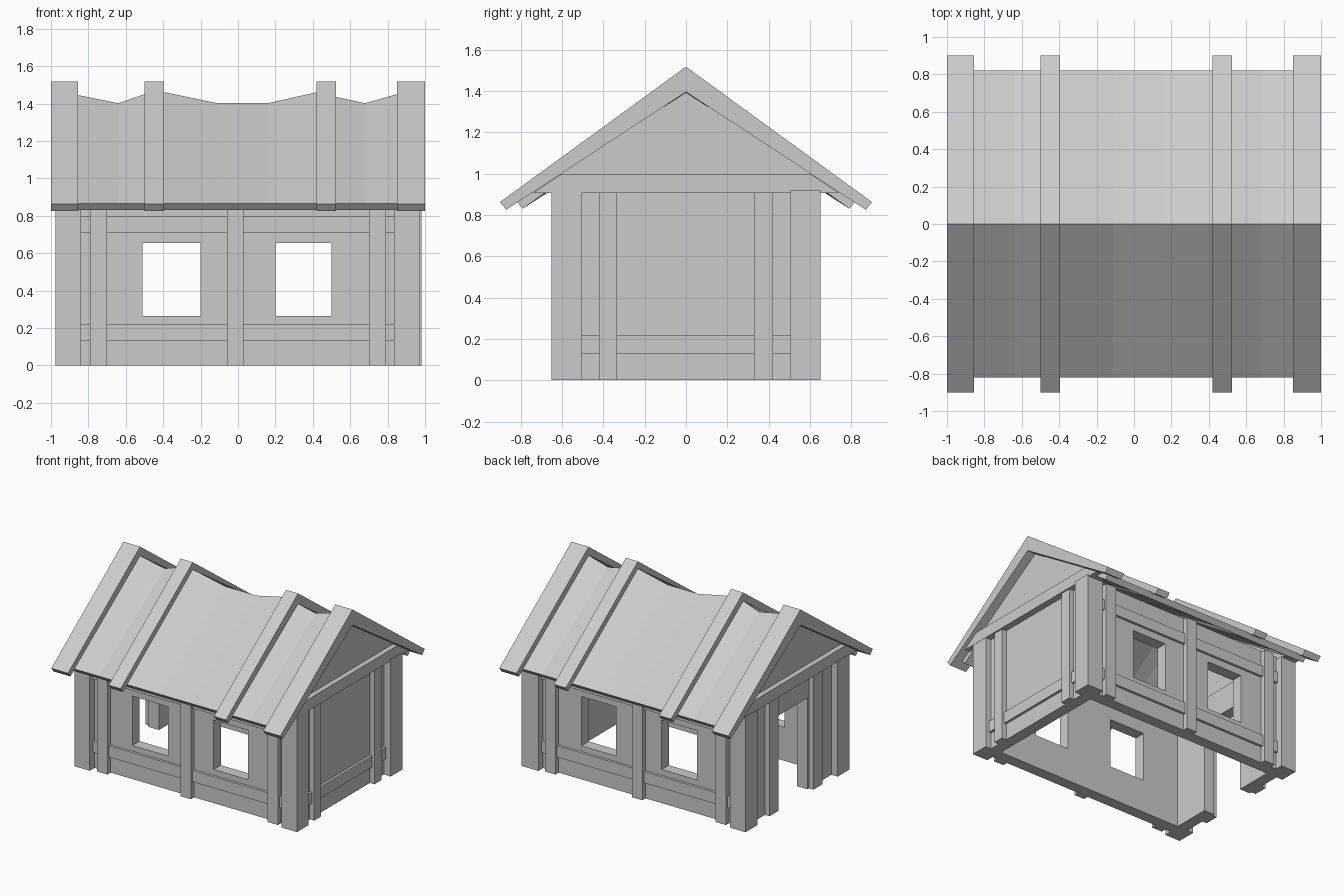
import bpy, bmesh

if "Cube" in bpy.data.objects:
    bpy.data.objects.remove(bpy.data.objects["Cube"])


def mesh_object(name, bm):
    bmesh.ops.recalc_face_normals(bm, faces=bm.faces)
    me = bpy.data.meshes.new(name)
    bm.to_mesh(me)
    bm.free()
    ob = bpy.data.objects.new(name, me)
    bpy.context.collection.objects.link(ob)
    return ob


def box(name, x0, x1, y0, y1, z0, z1):
    bm = bmesh.new()
    bmesh.ops.create_cube(bm, size=1)
    for v in bm.verts:
        v.co = ((x0 + x1) / 2 + v.co.x * (x1 - x0),
                (y0 + y1) / 2 + v.co.y * (y1 - y0),
                (z0 + z1) / 2 + v.co.z * (z1 - z0))
    return mesh_object(name, bm)


def loft(name, sections):
    """Skin matching (y, z) profiles placed at successive x, capped at the ends."""
    bm = bmesh.new()
    rings = [[bm.verts.new((x, y, z)) for y, z in prof] for x, prof in sections]
    n = len(rings[0])
    for a, b in zip(rings, rings[1:]):
        for i in range(n):
            j = (i + 1) % n
            bm.faces.new((a[i], a[j], b[j], b[i]))
    bm.faces.new(rings[0])
    bm.faces.new(rings[-1][::-1])
    return mesh_object(name, bm)


def cut(target, cutter):
    cutter.hide_render = True
    cutter.display_type = 'WIRE'
    mod = target.modifiers.new(cutter.name, 'BOOLEAN')
    mod.operation = 'DIFFERENCE'
    mod.solver = 'EXACT'
    mod.object = cutter


# Hollow wall shell with window and door openings
walls = box("walls", -0.92, 0.92, -0.59, 0.59, 0, 0.93)
cut(walls, box("room_cutter", -0.83, 0.83, -0.5, 0.5, -0.1, 1.1))
cut(walls, box("left_window_cutter", -0.51, -0.2, -1, 1, 0.265, 0.655))
cut(walls, box("right_window_cutter", 0.2, 0.5, -1, 1, 0.265, 0.655))
cut(walls, box("door_cutter", -1.2, -0.7, -0.2, 0.2, -0.1, 0.72))


def side_box(name, s, x0, x1, depth, z0, z1):
    """Timber on the front (s=-1) or back (s=1) wall."""
    y0, y1 = sorted((s * 0.58, s * depth))
    return box(name, x0, x1, y0, y1, z0, z1)


def end_box(name, s, y0, y1, depth, z0, z1):
    """Timber on the left (s=-1) or right (s=1) end wall."""
    x0, x1 = sorted((s * 0.91, s * depth))
    return box(name, x0, x1, y0, y1, z0, z1)


# Timbers of the front and back walls
for s, side in ((-1, "front"), (1, "back")):
    for x0, x1 in ((-0.79, -0.70), (-0.06, 0.03), (0.70, 0.79)):
        side_box(side + "_post", s, x0, x1, 0.63, 0, 0.92)
    for z0, z1 in ((0.13, 0.22), (0.71, 0.795)):
        side_box(side + "_rail", s, -0.85, 0.85, 0.61, z0, z1)
    # Corner posts
    box(side + "_left_corner_post", -0.975, -0.84, *sorted((s * 0.5, s * 0.65)), 0, 0.91)
    box(side + "_right_corner_post", 0.835, 0.98 if s > 0 else 0.97,
        *sorted((s * 0.505, s * 0.65)), 0, 0.92)

# Timbers of the end walls
for y0, y1 in ((-0.42, -0.335), (0.33, 0.42)):
    end_box("right_post", 1, y0, y1, 0.96, 0, 0.91)
end_box("right_rail", 1, -0.51, 0.51, 0.94, 0.13, 0.22)
for y0, y1 in ((-0.33, -0.22), (0.22, 0.33)):
    end_box("door_post", -1, y0, y1, 0.96, 0, 0.91)

# Gables with their tie beams
gable = [(-0.74, 0.907), (0.74, 0.907), (0, 1.393)]
tie = [(-0.74, 0.905), (0.74, 0.905), (0.605, 0.995), (-0.605, 0.995)]
for s in (-1, 1):
    loft("gable", [(s * 0.85, gable), (s * 0.93, gable)])
    loft("tie_beam", [(s * 0.86, tie), (s * 0.972, tie)])

# Sagging roof panels: ridge height varies along x, eaves stay straight
ridge = [(-0.93, 1.46), (-0.855, 1.445), (-0.64, 1.402), (-0.5, 1.45), (-0.39, 1.46),
         (-0.11, 1.402), (0.16, 1.402), (0.42, 1.46), (0.525, 1.435), (0.68, 1.402),
         (0.85, 1.45), (0.93, 1.46)]
loft("roof_panels", [(x, [(-0.82, 0.865), (0, h), (0.82, 0.865), (0.79, 0.83),
                          (0, h - 0.06), (-0.79, 0.83)]) for x, h in ridge])

# Roof beams standing proud of the panels
beam = [(-0.9, 0.862), (0, 1.517), (0.9, 0.862), (0.87, 0.825), (0, 1.395), (-0.87, 0.825)]
for x0, x1 in ((-1, -0.855), (-0.5, -0.395), (0.42, 0.525), (0.85, 1)):
    loft("roof_beam", [(x0, beam), (x1, beam)])
